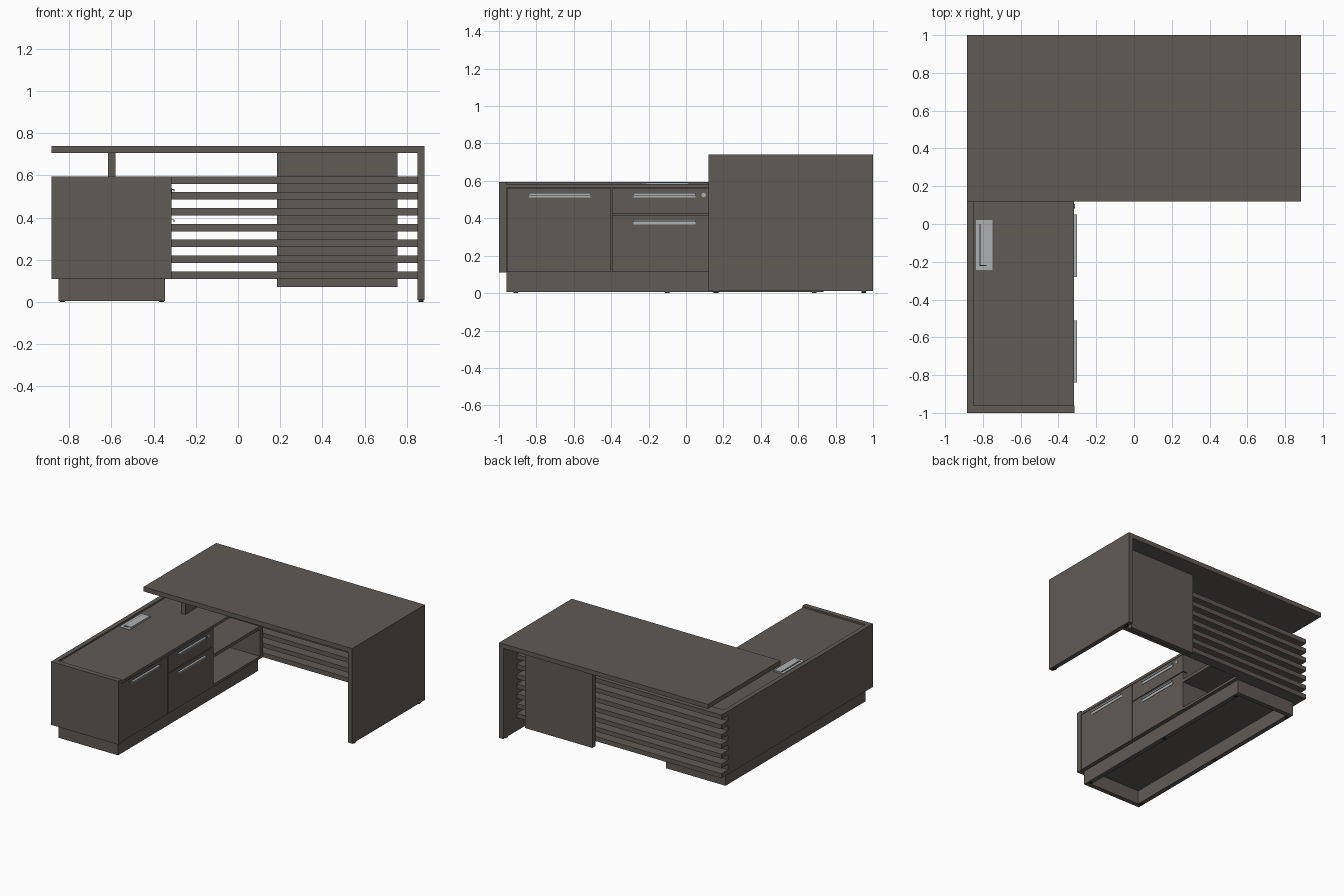
import bpy
import bmesh
from mathutils import Vector

if "Cube" in bpy.data.objects:
    bpy.data.objects.remove(bpy.data.objects["Cube"], do_unlink=True)


def material(name, rgb):
    m = bpy.data.materials.new(name)
    m.use_nodes = True
    m.diffuse_color = (*rgb, 1)
    m.node_tree.nodes["Principled BSDF"].inputs["Base Color"].default_value = (*rgb, 1)
    return m


WOOD = material("dark taupe wood", (0.118, 0.103, 0.090))
METAL = material("brushed aluminium", (0.42, 0.44, 0.45))
BLACK = material("black plastic", (0.02, 0.02, 0.02))


def box(name, x, y, z, mat=WOOD):
    """Box spanning the (low, high) pairs x, y and z."""
    lo, hi = (Vector(c) for c in zip(x, y, z))
    bm = bmesh.new()
    bmesh.ops.create_cube(bm, size=1)
    for v in bm.verts:
        v.co = [a + (b - a) * (c + 0.5) for a, b, c in zip(lo, hi, v.co)]
    mesh = bpy.data.meshes.new(name)
    bm.to_mesh(mesh)
    bm.free()
    mesh.materials.append(mat)
    ob = bpy.data.objects.new(name, mesh)
    bpy.context.collection.objects.link(ob)
    return ob


T = 0.035              # board thickness
LEFT, RIGHT = 0.885, -0.885
FACE = -0.318          # front plane of the doors
BASE, RIM = 0.11, 0.595
BACK = 0.755           # rear of the side cabinet
DESK = 0.705           # underside of the desktop

# Desk: top, supporting end panel, feet, modesty panel
box("desktop", (RIGHT, LEFT), (0.12, 1), (DESK, DESK + T))
box("end_panel", (LEFT - T, LEFT), (0.12, 1), (0.01, DESK))
for y in (0.16, 0.95):
    box("end_panel_foot", (LEFT - 0.03, LEFT - 0.005), (y - 0.013, y + 0.013), (0, 0.01), BLACK)
box("modesty_panel", (0.185, 0.755), (0.835, 0.87), (0.07, DESK))

# Horizontal slats across the back
for i in range(7):
    z = BASE + 0.075 * i
    box("back_slat", (RIGHT, LEFT - T), (BACK, 0.835), (z, z + T))

# Desktop support standing on the cabinet
box("desktop_support", (-0.615, -0.58), (0.19, 0.70), (0.58, DESK))

# Side cabinet carcass
inner = (RIGHT + T, FACE)
box("cabinet_side", (RIGHT, RIGHT + T), (-1, BACK), (BASE, RIM))
box("cabinet_front_panel", (RIGHT + T, -0.315), (-1, -0.96), (BASE, RIM))
box("cabinet_back_panel", inner, (BACK - T, BACK), (BASE, 0.563))
box("cabinet_top", inner, (-0.96, BACK), (0.563, 0.583))
box("cabinet_floor", (RIGHT + T, FACE - T), (-0.96, 0.16), (BASE, BASE + 0.02))
box("open_bay_floor", inner, (0.16, BACK - T), (BASE, BASE + 0.02))
box("open_bay_shelf", inner, (0.16, BACK - T), (0.335, 0.36))
for y in (-0.40, 0.14):
    box("cabinet_divider", (RIGHT + T, FACE - T), (y - 0.01, y + 0.02), (BASE + 0.02, 0.563))

# Hollow plinth, open underneath
px, py, pz = (-0.85, -0.345), (-0.96, 0.735), (0.005, BASE)
box("plinth_right", (px[0], px[0] + T), py, pz)
box("plinth_left", (px[1] - T, px[1]), py, pz)
for y in (py[0], py[1] - T):
    box("plinth_end", (px[0] + T, px[1] - T), (y, y + T), pz)
for x in (px[0] + 0.018, px[1] - 0.018):
    for y in (py[0] + 0.05, -0.1, py[1] - 0.05):
        box("plinth_foot", (x - 0.012, x + 0.012), (y - 0.012, y + 0.012), (0, 0.005), BLACK)


# Door and drawer fronts with lipped pull handles
def front(name, y, z, handle_y, handle_top):
    box(name, (FACE - T, FACE), y, z)
    box(name + "_handle_plate", (FACE, FACE + 0.003), handle_y,
        (handle_top - 0.025, handle_top), METAL)
    box(name + "_handle_lip", (FACE, -0.302), handle_y, (handle_top - 0.004, handle_top), METAL)
    box(name + "_handle_edge", (-0.305, -0.302), handle_y,
        (handle_top - 0.012, handle_top - 0.004), METAL)


front("door", (-0.957, -0.402), (0.114, 0.560), (-0.84, -0.51), 0.535)
front("upper_drawer", (-0.396, 0.16), (0.424, 0.560), (-0.28, 0.05), 0.535)
front("lower_drawer", (-0.396, 0.16), (0.114, 0.418), (-0.28, 0.05), 0.392)

# Drawer lock
bpy.ops.mesh.primitive_cylinder_add(vertices=16, radius=0.012, depth=0.006,
                                    location=(FACE + 0.002, 0.095, 0.525),
                                    rotation=(0, 1.5708, 0))
lock = bpy.context.object
lock.name = "drawer_lock"
lock.data.materials.append(METAL)

# Socket hatch on the cabinet top
box("socket_frame", (-0.837, -0.75), (-0.243, 0.02), (0.58, 0.588), METAL)
box("socket_lid", (-0.812, -0.756), (-0.212, 0.012), (0.588, 0.592), METAL)
box("socket_slot_long", (-0.818, -0.813), (-0.222, 0.0), (0.588, 0.589), BLACK)
box("socket_slot_short", (-0.813, -0.78), (-0.222, -0.217), (0.588, 0.589), BLACK)
